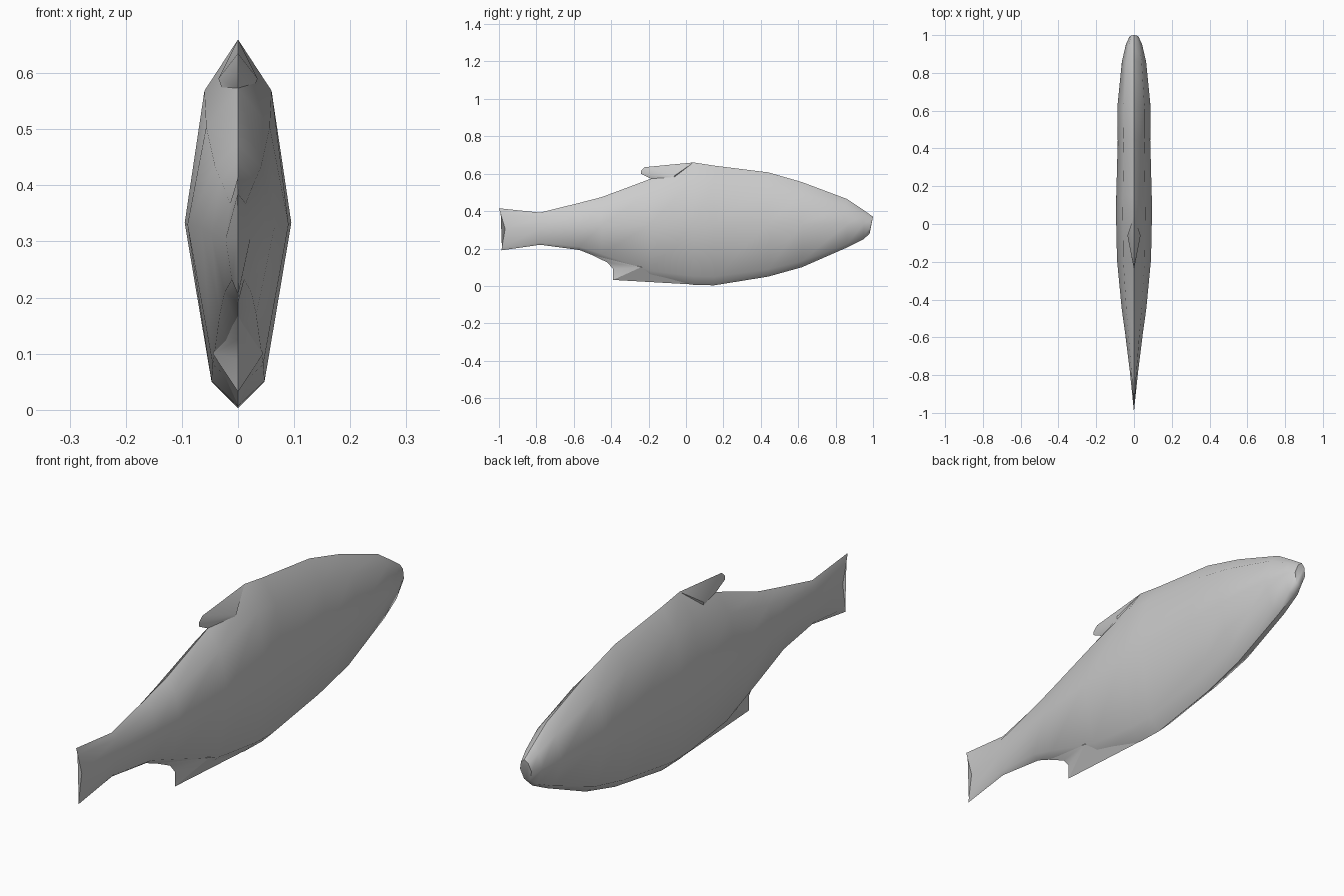
import bpy
import bmesh
import math

old_cube = bpy.data.objects.get("Cube")
if old_cube:
    bpy.data.objects.remove(old_cube, do_unlink=True)


def make_material(name, colour):
    material = bpy.data.materials.new(name)
    material.use_nodes = True
    material.diffuse_color = colour
    material.node_tree.nodes["Principled BSDF"].inputs["Base Color"].default_value = colour
    return material


GREY = make_material("fish grey", (0.6, 0.6, 0.6, 1))


def finish(name, bm, angle):
    bmesh.ops.recalc_face_normals(bm, faces=bm.faces)
    mesh = bpy.data.meshes.new(name)
    bm.to_mesh(mesh)
    bm.free()
    mesh.materials.append(GREY)
    part = bpy.data.objects.new(name, mesh)
    bpy.context.collection.objects.link(part)
    bpy.ops.object.select_all(action="DESELECT")
    bpy.context.view_layer.objects.active = part
    part.select_set(True)
    bpy.ops.object.shade_smooth_by_angle(angle=math.radians(angle))
    return part


def cross_section(y, top, middle, bottom, width, top_shift=0, bottom_shift=0):
    """Eight-sided section: keel, belly, flank, shoulder and back ridge."""
    def point(side, height):
        limit, shift = (top, top_shift) if height > 0 else (bottom, bottom_shift)
        z = middle + (limit - middle) * abs(height)
        return (side * width, y + shift * abs(height), z)

    half = [(0, 1), (0.63, 0.72), (1, 0), (0.5, -0.86), (0, -1)]
    mirrored = [(-side, height) for side, height in half[-2:0:-1]]
    return [point(side, height) for side, height in half + mirrored]


# Body and forked tail, lofted from snout to tail
stations = [
    (0.99, 0.37, 0.325, 0.28, 0.025, 0.01, -0.008),
    (0.95, 0.405, 0.33, 0.25, 0.043),
    (0.86, 0.465, 0.33, 0.205, 0.064),
    (0.62, 0.555, 0.33, 0.1, 0.088),
    (0.44, 0.607, 0.33, 0.05, 0.086),
    (0.15, 0.643, 0.333, 0.003, 0.094),
    (0.04, 0.66, 0.333, 0.006, 0.095),
    (-0.19, 0.572, 0.33, 0.04, 0.09),
    (-0.45, 0.475, 0.325, 0.145, 0.065),
    (-0.57, 0.444, 0.315, 0.192, 0.048),
    (-0.78, 0.392, 0.305, 0.22, 0.022),
    (-0.967, 0.415, 0.305, 0.19, 0.001, -0.033, -0.02),
]
bm = bmesh.new()
rings = [[bm.verts.new(p) for p in cross_section(*s)] for s in stations]
for front, back in zip(rings, rings[1:]):
    for i in range(len(front)):
        j = (i + 1) % len(front)
        bm.faces.new((front[i], front[j], back[j], back[i]))
bm.faces.new(rings[0])
bm.faces.new(rings[-1])
finish("body", bm, 45)


# Fins: flat outlines swelling towards a root buried in the body
def make_fin(name, outline, root, thickness):
    bm = bmesh.new()
    rim = [bm.verts.new((0, y, z)) for y, z in outline]
    for side in (-thickness, thickness):
        hub = bm.verts.new((side, *root))
        for a, b in zip(rim, rim[1:] + rim[:1]):
            bm.faces.new((a, b, hub))
    finish(name, bm, 30)


make_fin("dorsal_fin",
         [(0.04, 0.66), (-0.22, 0.635), (-0.24, 0.617), (-0.24, 0.6), (-0.185, 0.572), (-0.1, 0.5)],
         (-0.06, 0.59), 0.035)
make_fin("belly_fin",
         [(0.1, 0.004), (-0.39, 0.032), (-0.39, 0.09), (-0.42, 0.125), (-0.55, 0.188), (-0.3, 0.2)],
         (-0.24, 0.1), 0.045)
